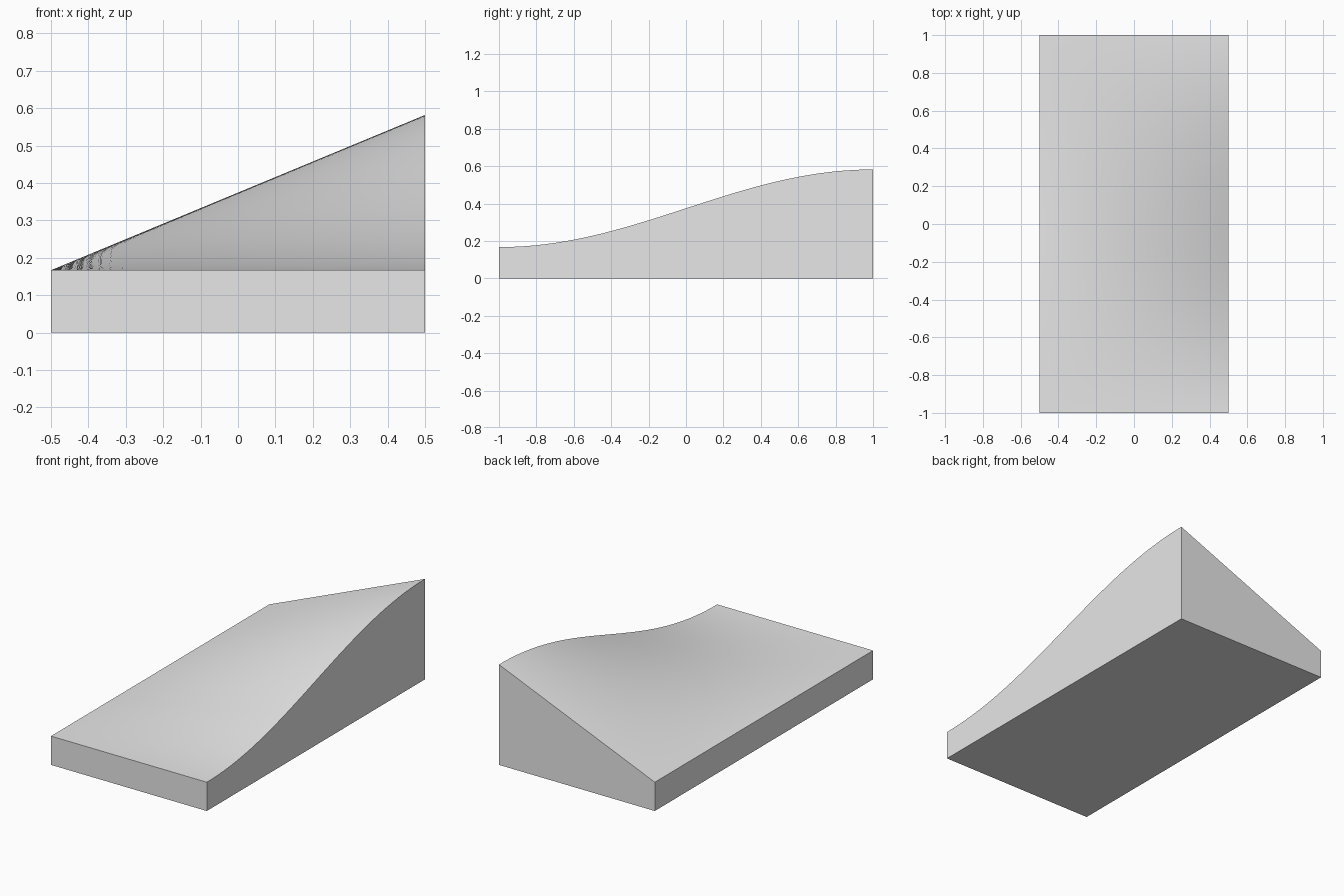
import bpy
import bmesh
import math
from mathutils import Matrix

default = bpy.data.objects.get("Cube")
if default:
    bpy.data.objects.remove(default, do_unlink=True)

WIDTH, LENGTH = 1.0, 2.0
BASE, RISE = 0.167, 0.415


def surface_height(x, y):
    """Sideways slope that eases in from front to back."""
    across = x / WIDTH + 0.5
    along = y / LENGTH + 0.5
    return BASE + RISE * across * (1 - math.cos(math.pi * along)) / 2


# Plain grey material
grey = bpy.data.materials.new("light_grey")
grey.use_nodes = True
colour = (0.8, 0.8, 0.8, 1)
grey.diffuse_color = colour
grey.node_tree.nodes["Principled BSDF"].inputs["Base Color"].default_value = colour

# Curved top surface
bm = bmesh.new()
bmesh.ops.create_grid(bm, x_segments=32, y_segments=64, size=0.5,
                      matrix=Matrix.Diagonal((WIDTH, LENGTH, 1, 1)))
for v in bm.verts:
    v.co.z = surface_height(v.co.x, v.co.y)

# Vertical walls dropped from the rim
rim = [e for e in bm.edges if e.is_boundary]
walls = bmesh.ops.extrude_edge_only(bm, edges=rim)["geom"]
for v in walls:
    if isinstance(v, bmesh.types.BMVert):
        v.co.z = 0

# Flat underside
bottom = [e for e in bm.edges if e.is_boundary]
bmesh.ops.contextual_create(bm, geom=bottom)
bmesh.ops.recalc_face_normals(bm, faces=bm.faces)

mesh = bpy.data.meshes.new("sloped_ramp")
bm.to_mesh(mesh)
bm.free()
mesh.materials.append(grey)
ramp = bpy.data.objects.new("sloped_ramp", mesh)
bpy.context.collection.objects.link(ramp)

# Smooth top with crisp borders
bpy.ops.object.select_all(action="DESELECT")
ramp.select_set(True)
bpy.context.view_layer.objects.active = ramp
bpy.ops.object.shade_smooth_by_angle(angle=math.radians(30))
